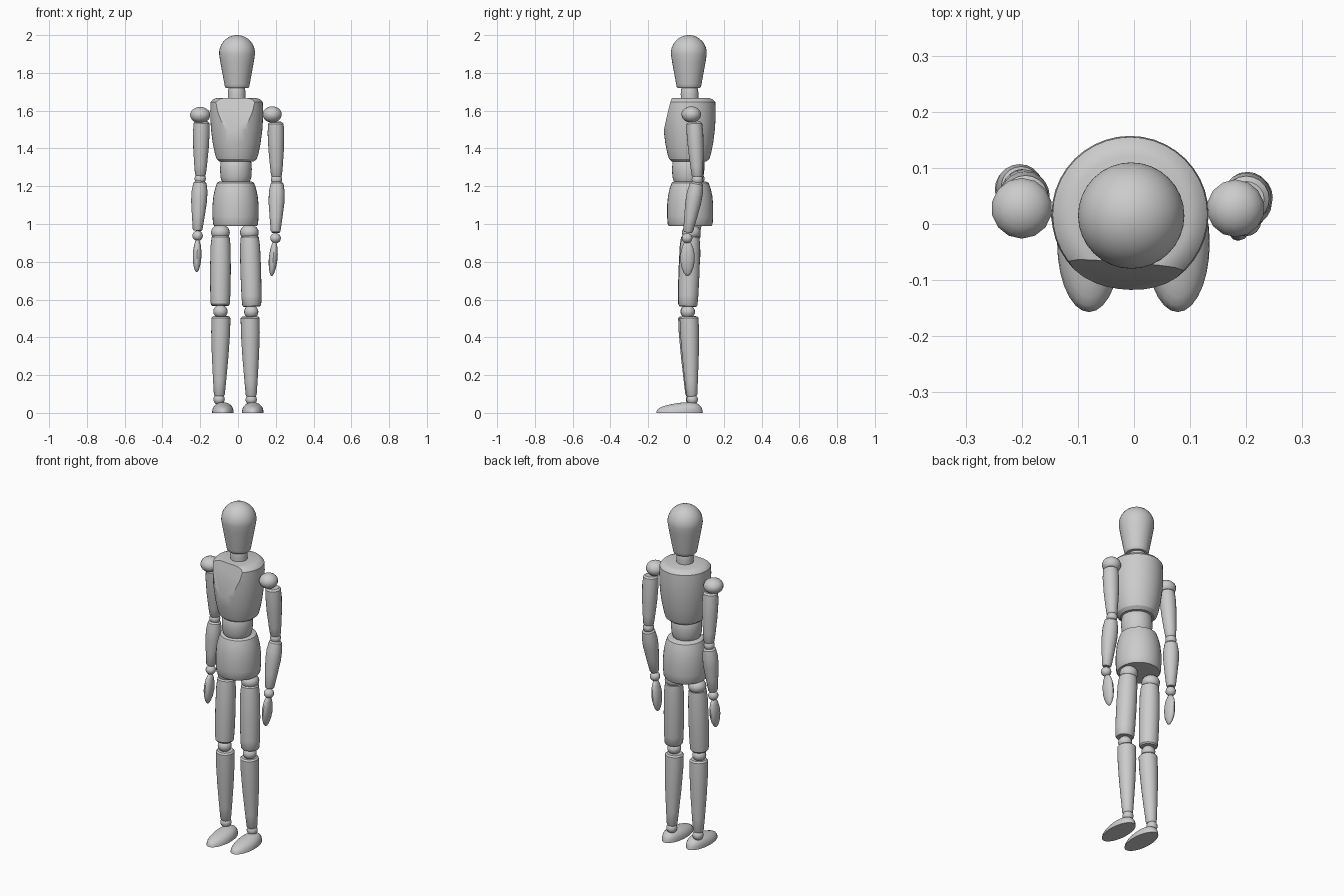
import bpy, bmesh, math
from mathutils import Vector, Matrix

if "Cube" in bpy.data.objects:
    bpy.data.objects.remove(bpy.data.objects["Cube"])

wood = bpy.data.materials.new("plain_grey")
wood.diffuse_color = (0.6, 0.6, 0.6, 1)
wood.use_nodes = True
wood.node_tree.nodes["Principled BSDF"].inputs["Base Color"].default_value = wood.diffuse_color


def finish(name, bm, angle=35):
    """Turn a bmesh into a smooth shaded object with sharp rims."""
    bmesh.ops.recalc_face_normals(bm, faces=bm.faces)
    me = bpy.data.meshes.new(name)
    bm.to_mesh(me)
    bm.free()
    me.materials.append(wood)
    me.shade_smooth()
    me.set_sharp_from_angle(angle=math.radians(angle))
    ob = bpy.data.objects.new(name, me)
    bpy.context.collection.objects.link(ob)
    return ob


def turned(top, bottom, profile, n=24, squash=1.0):
    """Lathe along an axis; profile holds (0 top .. 1 bottom, radius)."""
    top, bottom = Vector(top), Vector(bottom)
    rot = Vector((0, 0, 1)).rotation_difference(top - bottom)
    bm = bmesh.new()
    rings = []
    for t, r in profile:
        c = top.lerp(bottom, t)
        rings.append([bm.verts.new(c + rot @ Vector((
            squash * r * math.cos(2 * math.pi * i / n),
            r * math.sin(2 * math.pi * i / n), 0))) for i in range(n)])
    for a, b in zip(rings, rings[1:]):
        for i in range(n):
            j = (i + 1) % n
            bm.faces.new((a[i], a[j], b[j], b[i]))
    bm.faces.new(rings[0])
    bm.faces.new(rings[-1])
    return bm


def upright(x, y, profile, n=32):
    """Vertical lathe; profile holds (height, radius)."""
    z0, z1 = profile[0][0], profile[-1][0]
    return turned((x, y, z0), (x, y, z1),
                  [((z0 - z) / (z0 - z1), r) for z, r in profile], n)


def ball(name, c, r, rz, n=16):
    bm = bmesh.new()
    bmesh.ops.create_uvsphere(bm, u_segments=n, v_segments=n // 2 + 2, radius=1)
    bmesh.ops.transform(bm, verts=bm.verts,
                        matrix=Matrix.Translation(c) @ Matrix.Diagonal((r, r, rz, 1)))
    return finish(name, bm, 60)


# Head: domed top, tapering to the chin
dome = [(1.905 + 0.095 * math.cos(a), 0.095 * math.sin(a))
        for a in [math.radians(d) for d in (3, 12, 24, 36, 48, 60, 72, 84, 94)]]
finish("head", upright(-0.005, 0.015, dome + [
    (1.86, 0.089), (1.80, 0.078), (1.74, 0.067), (1.726, 0.064), (1.72, 0.059)]))
finish("neck", upright(-0.007, 0.019, [(1.73, 0.04), (1.71, 0.045), (1.69, 0.047),
                                       (1.65, 0.046)]))

# Chest: turned block with a sloping flat planed off the front
bm = upright(-0.007, 0.017, [
    (1.667, 0.105), (1.66, 0.125), (1.645, 0.138), (1.60, 0.14), (1.55, 0.139), (1.50, 0.136),
    (1.43, 0.127), (1.37, 0.115), (1.345, 0.107), (1.33, 0.09)], 40)
cut = bmesh.ops.bisect_plane(bm, geom=bm.verts[:] + bm.edges[:] + bm.faces[:],
                             plane_co=(-0.005, -0.114, 1.50),
                             plane_no=(-0.012, -0.15, 0.04), clear_outer=True)
bmesh.ops.holes_fill(bm, edges=[e for e in cut["geom_cut"]
                                if isinstance(e, bmesh.types.BMEdge)], sides=0)
finish("chest", bm, 30)

# Waist and pelvis
finish("waist", upright(-0.011, 0.01, [(1.35, 0.07), (1.33, 0.081), (1.29, 0.084),
                                       (1.25, 0.082), (1.225, 0.074), (1.20, 0.06)]))
finish("pelvis", upright(-0.013, 0.022, [
    (1.225, 0.085), (1.218, 0.098), (1.19, 0.108), (1.15, 0.117), (1.10, 0.122),
    (1.04, 0.122), (1.00, 0.119), (0.99, 0.113)]))

# Turned limb profiles (position along the limb, radius)
UPPER_ARM = [(0, 0.032), (0.03, 0.041), (0.2, 0.044), (0.5, 0.041),
             (0.8, 0.034), (0.97, 0.029), (1, 0.024)]
FOREARM = [(0, 0.027), (0.03, 0.035), (0.2, 0.042), (0.4, 0.042),
           (0.7, 0.034), (0.97, 0.026), (1, 0.021)]
HAND = [(0, 0.01), (0.03, 0.018), (0.15, 0.029), (0.35, 0.037), (0.55, 0.038),
        (0.75, 0.032), (0.9, 0.021), (0.97, 0.012), (1, 0.004)]
THIGH = [(0, 0.04), (0.02, 0.048), (0.15, 0.053), (0.5, 0.055), (0.85, 0.053),
         (0.98, 0.05), (1, 0.044)]
SHIN = [(0, 0.042), (0.02, 0.05), (0.2, 0.05), (0.5, 0.044), (0.8, 0.035),
        (0.98, 0.029), (1, 0.024)]

# Arms: joint positions differ a little between the two sides
arms = {
    "left": dict(shoulder=(-0.2, 0.028, 1.577), r=0.055,
                 upper=((-0.193, 0.045, 1.545), (-0.199, 0.068, 1.255)),
                 elbow=(-0.2, 0.068, 1.24),
                 fore=((-0.201, 0.068, 1.225), (-0.214, 0.052, 0.965)),
                 wrist=(-0.214, 0.05, 0.938),
                 hand=((-0.214, 0.046, 0.915), (-0.219, 0.03, 0.745))),
    "right": dict(shoulder=(0.181, 0.028, 1.58), r=0.052,
                  upper=((0.2, 0.044, 1.54), (0.204, 0.06, 1.25)),
                  elbow=(0.204, 0.06, 1.235),
                  fore=((0.207, 0.057, 1.22), (0.199, 0.01, 0.955)),
                  wrist=(0.199, 0.006, 0.925),
                  hand=((0.194, 0.008, 0.905), (0.178, 0.008, 0.725))),
}
for side, a in arms.items():
    ball(side + "_shoulder", a["shoulder"], a["r"], 0.043, 14)
    finish(side + "_upper_arm", turned(*a["upper"], UPPER_ARM, 20))
    ball(side + "_elbow", a["elbow"], 0.03, 0.03)
    finish(side + "_forearm", turned(*a["fore"], FOREARM, 20))
    ball(side + "_wrist", a["wrist"], 0.028, 0.027)
    finish(side + "_hand", turned(*a["hand"], HAND, 16, 0.6))

# Legs
legs = {
    "left": dict(hip=(-0.093, 0.028, 0.955),
                 thigh=((-0.092, 0.022, 0.937), (-0.094, 0.008, 0.567)),
                 knee=(-0.093, 0.008, 0.537),
                 shin=((-0.09, 0.008, 0.512), (-0.099, 0.026, 0.09)),
                 ankle=(-0.1, 0.03, 0.072), foot=-0.08),
    "right": dict(hip=(0.06, 0.028, 0.955),
                  thigh=((0.062, 0.024, 0.937), (0.073, 0.01, 0.563)),
                  knee=(0.07, 0.01, 0.535),
                  shin=((0.064, 0.016, 0.51), (0.07, 0.031, 0.087)),
                  ankle=(0.07, 0.033, 0.07), foot=0.078),
}
for side, g in legs.items():
    ball(side + "_hip", g["hip"], 0.05, 0.042)
    finish(side + "_thigh", turned(*g["thigh"], THIGH))
    ball(side + "_knee", g["knee"], 0.038, 0.035)
    finish(side + "_shin", turned(*g["shin"], SHIN))
    ball(side + "_ankle", g["ankle"], 0.03, 0.03)
    # Foot: half ellipsoid, higher at the heel than at the toe
    bm = bmesh.new()
    bmesh.ops.create_uvsphere(bm, u_segments=28, v_segments=16, radius=1)
    bmesh.ops.bisect_plane(bm, geom=bm.verts[:] + bm.edges[:] + bm.faces[:],
                           plane_co=(0, 0, 0), plane_no=(0, 0, -1), clear_outer=True)
    bmesh.ops.holes_fill(bm, edges=[e for e in bm.edges if e.is_boundary], sides=0)
    for v in bm.verts:
        x, y, z = v.co
        z = max(z, 0)
        v.co = (g["foot"] + 0.057 * x, -0.034 + 0.123 * y + 0.03 * z * (1 - y * y),
                z ** 0.8 * (0.056 + 0.008 * y))
    finish(side + "_foot", bm)
